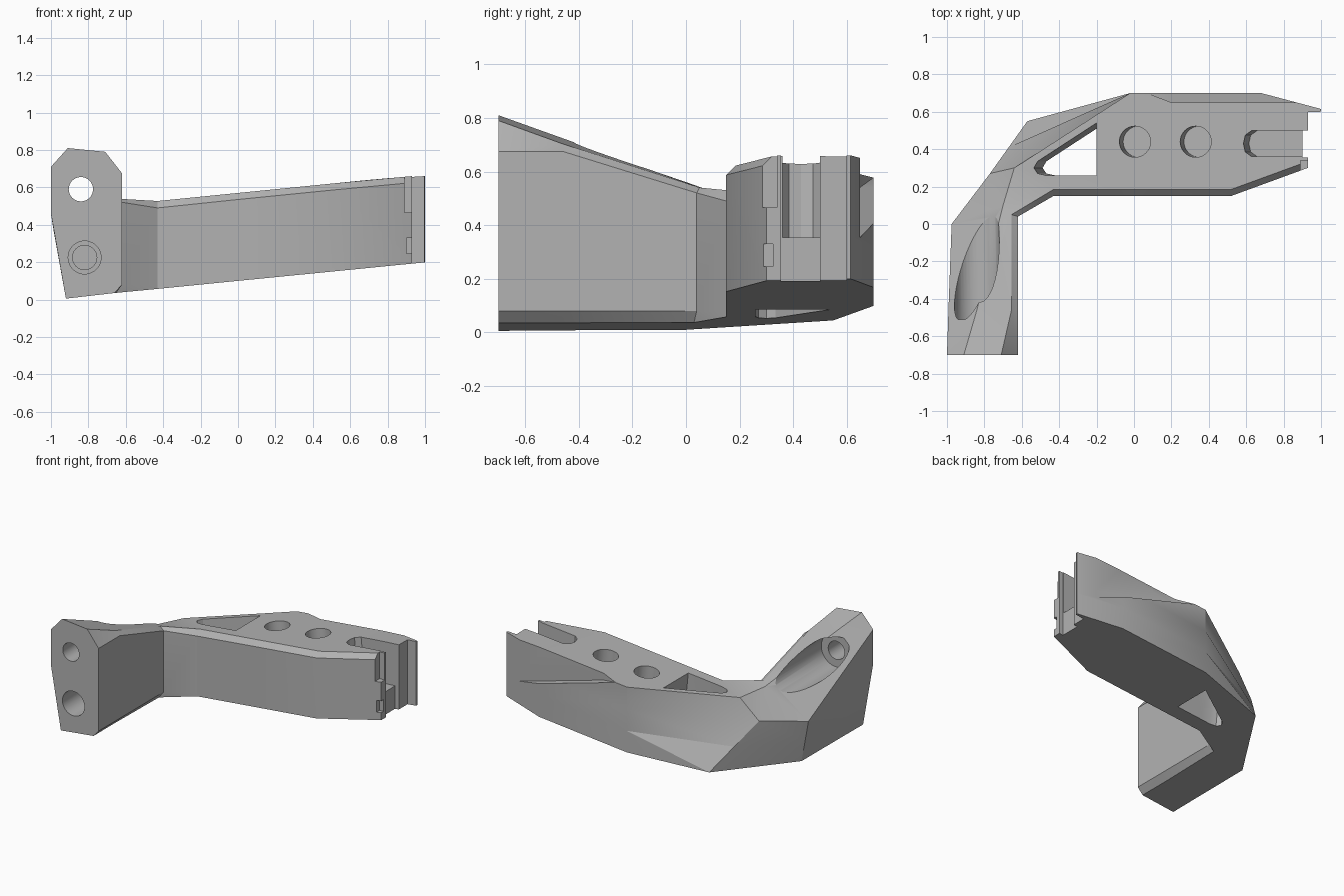
import bpy, bmesh, math
from mathutils import Vector, Matrix

cube = bpy.data.objects.get("Cube")
if cube:
    bpy.data.objects.remove(cube, do_unlink=True)

grey = bpy.data.materials.new("matte_grey")
grey.use_nodes = True
GREY = (0.45, 0.45, 0.45, 1)
grey.diffuse_color = GREY
grey.node_tree.nodes["Principled BSDF"].inputs["Base Color"].default_value = GREY


def low(x):      # sloping underside
    return 0.1 + 0.099 * x


def high(x):     # sloping top of the long arm
    return min(0.57 + 0.1 * x, 0.66)


def loft(name, rings):
    """Closed solid through a list of equally long point rings."""
    bm = bmesh.new()
    rows = [[bm.verts.new(p) for p in ring] for ring in rings]
    n = len(rows[0])
    for a, b in zip(rows, rows[1:]):
        for i in range(n):
            j = (i + 1) % n
            bm.faces.new((a[i], a[j], b[j], b[i]))
    bm.faces.new(rows[0][::-1])
    bm.faces.new(rows[-1])
    quads = [f for f in bm.faces if len(f.verts) == 4]
    bmesh.ops.triangulate(bm, faces=quads)
    bmesh.ops.recalc_face_normals(bm, faces=bm.faces)
    mesh = bpy.data.meshes.new(name)
    bm.to_mesh(mesh)
    bm.free()
    mesh.materials.append(grey)
    obj = bpy.data.objects.new(name, mesh)
    bpy.context.collection.objects.link(obj)
    return obj


def arm_ring(front, back):
    """Section of the long arm between a front and a back (x, y) point."""
    (fx, fy), (bx, by) = front, back
    lo, hi = low(bx), high(bx)
    return [(bx, by, lo), (fx, fy, low(fx)), (fx, fy, low(fx) + 0.02),
            (fx, fy, high(fx) - 0.035), (fx, fy + 0.035, high(fx)), (bx, by, hi),
            (bx, by, lo + 0.66 * (hi - lo)), (bx, by, lo + 0.33 * (hi - lo))]


# Bracket body: mounting leg, bend, long arm
face = [(-.92, .005), (-.66, .035), (-.62, .08), (-.62, .675),
        (-.71, .79), (-.91, .81), (-1, .71), (-1, .46)]
slope = [(-.92, .007), (-.66, .035), (-.62, .08), (-.62, .675),
         (-.655, .703), (-.84, .724), (-.992, .573), (-.986, .37)]
corner = [(-.92, 0, .009), (-.65, .03, .036), (-.62, .04, .08), (-.62, .04, .52),
          (-.655, .05, .54), (-.7, .1, .525), (-.975, 0, .31), (-.948, 0, .16)]
bend = [(-.57, .55, .044), (-.43, .15, .057), (-.43, .15, .077), (-.43, .15, .49),
        (-.43, .185, .527), (-.64, .3, .506), (-.77, .27, .36), (-.67, .41, .202)]
body = loft("bracket_body", [
    [(x, -.7, z) for x, z in face],
    [(x, -.46, z) for x, z in slope],
    corner, bend,
    arm_ring((-.02, .15), (-.02, .7)),
    arm_ring((.52, .15), (.68, .7)),
    arm_ring((.93, .3), (1, .615)),
])


def cut(tool):
    tool.hide_render = True
    mod = body.modifiers.new("cut", "BOOLEAN")
    mod.operation = "DIFFERENCE"
    mod.solver = "EXACT"
    mod.object = tool
    bpy.context.view_layer.objects.active = body
    bpy.ops.object.modifier_apply(modifier=mod.name)
    bpy.data.objects.remove(tool, do_unlink=True)


def circle(cx, cy, r, n=40):
    return [(cx + r * math.cos(math.tau * i / n), cy + r * math.sin(math.tau * i / n))
            for i in range(n)]


def pocket(loop, depth):
    """Cut square to the sloping top of the long arm."""
    cut(loft("pocket_cutter", [
        [(x - 0.1 * d, y, high(x) + d) for x, y in loop] for d in (-depth, 0.12)]))


def bore(x, z, r, y0, y1):
    cut(loft("bore_cutter", [[(a, y, b) for a, b in circle(x, z, r)] for y in (y0, y1)]))


def box(x0, x1, y0, y1, z0, z1):
    cut(loft("box_cutter", [[(x0, y0, z), (x1, y0, z), (x1, y1, z), (x0, y1, z)]
                            for z in (z0, z1)]))


# Screw holes in the mounting face, with the tool groove behind the upper one
bore(-.84, .59, .12, -.51, .4)
bore(-.84, .59, .065, -.8, -.45)
bore(-.82, .225, .088, -.8, -.5)
bore(-.82, .225, .065, -.55, -.3)

# Triangular window and round pockets in the long arm
pocket([(-.2, .54), (-.2, .26), (-.47, .26), (-.515, .27), (-.535, .3), (-.515, .335)], .75)
for px in (.005, .33):
    pocket(circle(px, .44, .083), .2)

# Arm end: flat end with a thin lip, slot, and clip corner
box(.93, 1.2, 0, .6, 0, 1)
pocket([(.63, .36), (1.2, .36), (1.2, .5), (.63, .5), (.595, .475), (.585, .43), (.595, .385)], .29)
box(.9, 1.2, .355, .5, 0, 1)
box(.89, 1.2, 0, .34, .465, 1)
box(.9, 1.2, 0, .325, .245, .33)

# Sloping relief along the rear top edge
relief = [(.07, .7), (.2, .65), (1.2, .65), (1.2, .9), (.07, .9)]
cut(loft("relief_cutter", [[(x, y, .577 - .28 * (x - .07)) for x, y in relief],
                           [(x, y, .9) for x, y in relief]]))

# Smooth the rounded walls, keep edges crisp
bpy.ops.object.select_all(action="DESELECT")
body.select_set(True)
bpy.context.view_layer.objects.active = body
bpy.ops.object.shade_smooth_by_angle(angle=math.radians(25))
